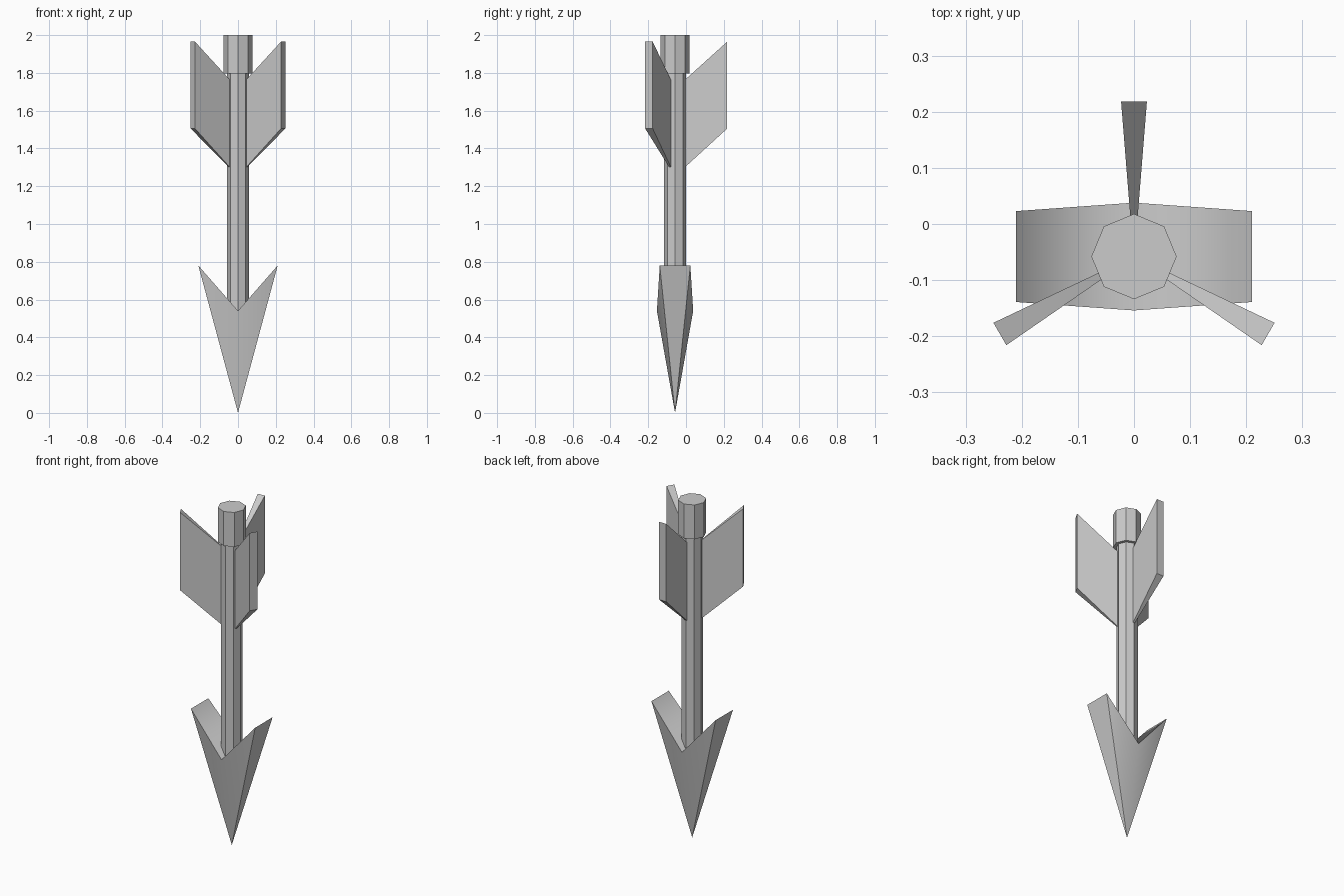
import bpy
import bmesh
from math import cos, sin, radians

if "Cube" in bpy.data.objects:
    bpy.data.objects.remove(bpy.data.objects["Cube"])

AXIS_Y = -0.058  # the shaft axis sits forward of the bounding-box centre


def make_object(name, verts, faces):
    mesh = bpy.data.meshes.new(name)
    mesh.from_pydata(verts, [], faces)
    bm = bmesh.new()
    bm.from_mesh(mesh)
    bmesh.ops.recalc_face_normals(bm, faces=bm.faces)
    bm.to_mesh(mesh)
    bm.free()
    obj = bpy.data.objects.new(name, mesh)
    obj.location.y = AXIS_Y
    bpy.context.collection.objects.link(obj)
    return obj


def octagon_rod(name, radius, z0, z1):
    ring = [(radius * cos(radians(45 * i)), radius * sin(radians(45 * i))) for i in range(8)]
    verts = [(x, y, z) for z in (z0, z1) for x, y in ring]
    faces = [(i, (i + 1) % 8, (i + 1) % 8 + 8, i + 8) for i in range(8)]
    faces += [tuple(range(8)), tuple(range(8, 16))]
    return make_object(name, verts, faces)


# Shaft and nock
octagon_rod("shaft", 0.058, 0.54, 1.80)
octagon_rod("nock", 0.076, 1.797, 2.0)

# Barbed head: point, two notch corners, two corners per barb
head = make_object(
    "arrowhead",
    [(0, 0, 0),
     (0, -0.096, 0.54), (0, 0.096, 0.54),
     (-0.21, -0.081, 0.78), (-0.21, 0.081, 0.78),
     (0.21, -0.081, 0.78), (0.21, 0.081, 0.78)],
    [(0, 1, 3), (0, 5, 1), (0, 4, 2), (0, 2, 6),
     (0, 3, 4), (0, 6, 5), (1, 2, 4, 3), (1, 5, 6, 2)])

# Smooth across the centre line, sharp at the head's other edges
bm = bmesh.new()
bm.from_mesh(head.data)
for face in bm.faces:
    face.smooth = True
for edge in bm.edges:
    edge.smooth = all(abs(v.co.x) < 1e-4 for v in edge.verts)
bm.to_mesh(head.data)
bm.free()

# Three wedge-shaped fletchings: (radius, half thickness, z)
profile = [(0.052, 0.005, 1.30), (0.276, 0.023, 1.505),
           (0.276, 0.023, 1.965), (0.052, 0.005, 1.763)]
for n, angle in enumerate((90, 210, 330), 1):
    verts = [(r, side * t, z) for side in (-1, 1) for r, t, z in profile]
    faces = [(0, 1, 2, 3), (4, 5, 6, 7)]
    faces += [(i, (i + 1) % 4, (i + 1) % 4 + 4, i + 4) for i in range(4)]
    fin = make_object(f"fletching_{n}", verts, faces)
    fin.rotation_euler.z = radians(angle)
